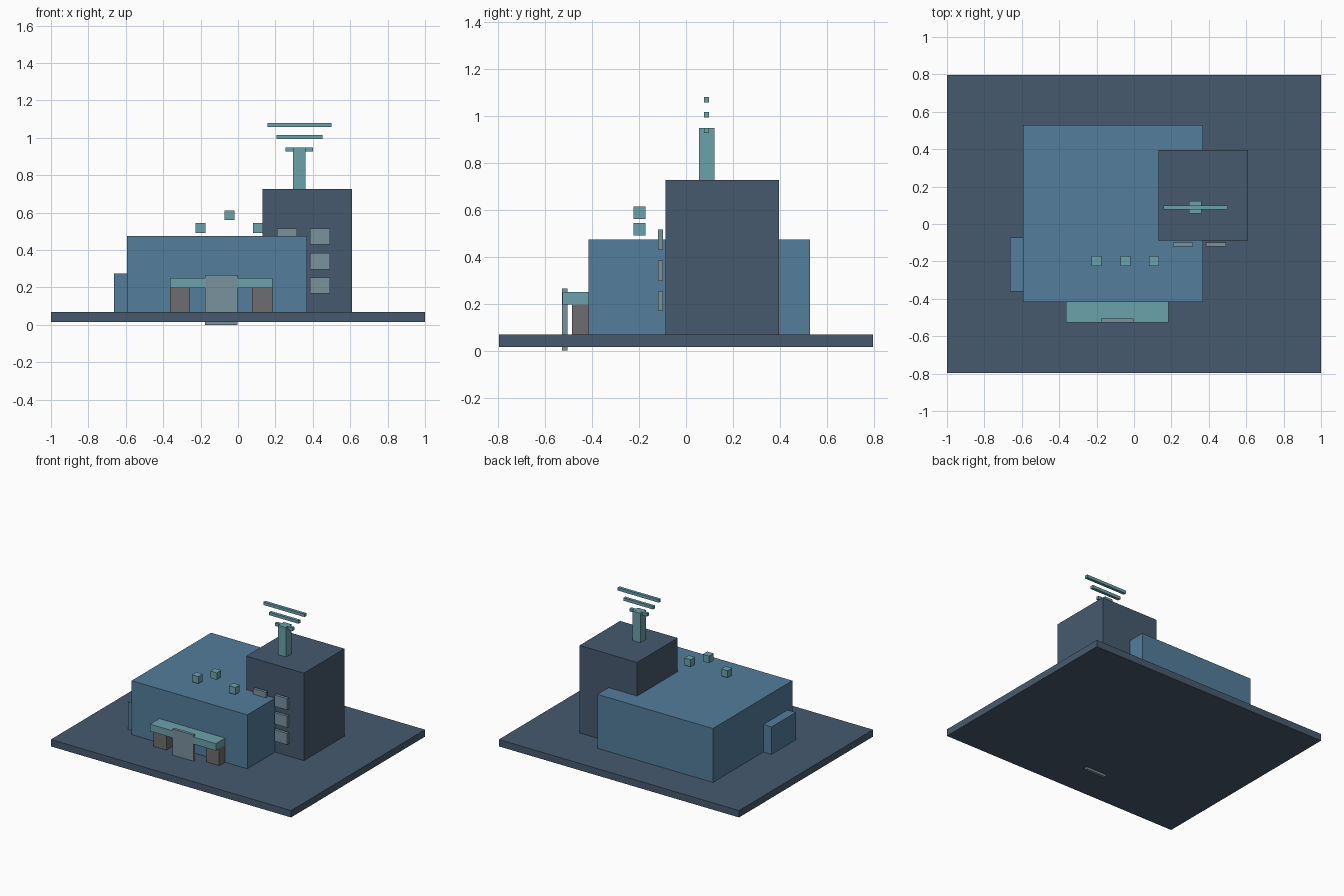
import bpy, bmesh

if "Cube" in bpy.data.objects:
    bpy.data.objects.remove(bpy.data.objects["Cube"])


def material(name, rgb):
    m = bpy.data.materials.new(name)
    m.diffuse_color = (*rgb, 1)
    m.use_nodes = True
    m.node_tree.nodes["Principled BSDF"].inputs["Base Color"].default_value = m.diffuse_color
    return m


SLATE = material("slate", (0.063, 0.102, 0.156))
BLUE = material("blue", (0.087, 0.205, 0.333))
TEAL = material("teal", (0.145, 0.36, 0.41))
GLASS = material("glass", (0.195, 0.29, 0.345))
STONE = material("stone", (0.155, 0.155, 0.16))


def box(name, x, y, z, mat):
    """Axis-aligned box from (min, max) extents, origin at its centre."""
    bm = bmesh.new()
    bmesh.ops.create_cube(bm, size=1)
    bmesh.ops.scale(bm, vec=(x[1] - x[0], y[1] - y[0], z[1] - z[0]), verts=bm.verts)
    mesh = bpy.data.meshes.new(name)
    bm.to_mesh(mesh)
    bm.free()
    mesh.materials.append(mat)
    ob = bpy.data.objects.new(name, mesh)
    ob.location = [(a + b) / 2 for a, b in (x, y, z)]
    bpy.context.collection.objects.link(ob)
    return ob


def span(centre, size):
    return centre - size / 2, centre + size / 2


GROUND = 0.068

# Plinth and building masses
box("base", (-1, 1), (-0.797, 0.797), (0.016, GROUND), SLATE)
box("main_hall", (-0.594, 0.369), (-0.416, 0.528), (GROUND, 0.474), BLUE)
box("tower", (0.13, 0.61), (-0.087, 0.395), (GROUND, 0.727), SLATE)
box("side_annex", (-0.662, -0.594), (-0.36, -0.073), (GROUND, 0.275), BLUE)

# Entrance: canopy, two piers and door panel
box("canopy", (-0.364, 0.184), (-0.526, -0.416), (0.197, 0.25), TEAL)
for side in (-1, 1):
    box("canopy_pier", span(-0.09 + side * 0.22, 0.108), (-0.486, -0.416),
        (GROUND, 0.197), STONE)
box("door", (-0.176, -0.003), (-0.527, -0.505), (0, 0.265), GLASS)

# Floating cubes above the roof
for x, z in ((-0.2, 0.517), (-0.046, 0.586), (0.108, 0.517)):
    box("roof_cube", span(x, 0.053), span(-0.198, 0.053), span(z, 0.053), TEAL)

# Tower windows
for x in (0.262, 0.439):
    for z in (0.211, 0.34, 0.473):
        box("window", span(x, 0.107), (-0.119, -0.098), span(z, 0.086), GLASS)

# Antenna mast and widening bars
box("mast", span(0.328, 0.066), span(0.089, 0.066), (0.727, 0.948), TEAL)
for width, z in ((0.146, 0.937), (0.245, 1.004), (0.343, 1.068)):
    box("antenna_bar", span(0.328, width), span(0.088, 0.022), span(z, 0.0225), TEAL)
